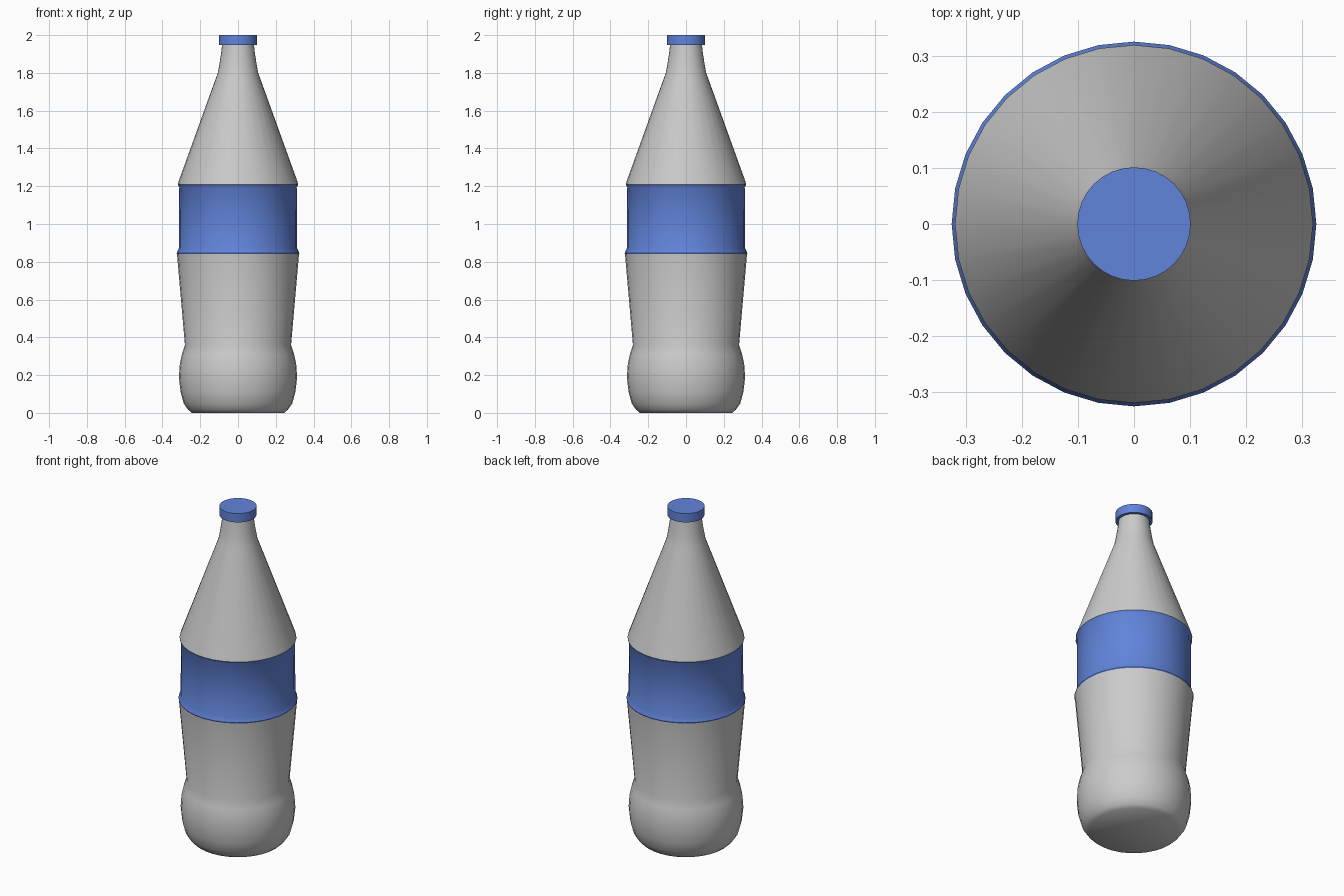
import bpy, bmesh
from math import cos, sin, pi

if "Cube" in bpy.data.objects:
    bpy.data.objects.remove(bpy.data.objects["Cube"])

SIDES = 32
blue = bpy.data.materials.new("label_blue")
blue.diffuse_color = (0.12, 0.23, 0.70, 1)
blue.use_nodes = True
blue.node_tree.nodes["Principled BSDF"].inputs["Base Color"].default_value = blue.diffuse_color


def lathe(name, profile, mat=None, cap_bottom=False, cap_top=False, angle=40):
    """Revolve (radius, height) points around z."""
    bm = bmesh.new()
    rings = [[bm.verts.new((r * cos(2 * pi * i / SIDES), r * sin(2 * pi * i / SIDES), z))
              for i in range(SIDES)] for r, z in profile]
    for a, b in zip(rings, rings[1:]):
        for i in range(SIDES):
            j = (i + 1) % SIDES
            bm.faces.new((a[i], a[j], b[j], b[i]))
    if cap_bottom:
        bm.faces.new(rings[0][::-1])
    if cap_top:
        bm.faces.new(rings[-1])
    me = bpy.data.meshes.new(name)
    bm.to_mesh(me)
    bm.free()
    ob = bpy.data.objects.new(name, me)
    bpy.context.collection.objects.link(ob)
    if mat:
        me.materials.append(mat)
    bpy.ops.object.select_all(action='DESELECT')
    ob.select_set(True)
    bpy.context.view_layer.objects.active = ob
    bpy.ops.object.shade_smooth_by_angle(angle=angle * pi / 180)
    return ob


# Lower body: rounded foot, pinched waist, flare up to the label
lathe("lower_body", [(0.245, 0), (0.265, 0.018), (0.287, 0.05), (0.304, 0.11),
                     (0.313, 0.19), (0.308, 0.26), (0.297, 0.31), (0.281, 0.36),
                     (0.323, 0.84)], cap_bottom=True, angle=60)

# Label band, slightly recessed between two lips
lathe("label", [(0.323, 0.84), (0.325, 0.846), (0.313, 0.872), (0.311, 1.195),
                (0.319, 1.208)], blue)

# Tapering shoulder and neck
lathe("shoulder_and_neck", [(0.319, 1.208), (0.316, 1.222), (0.107, 1.80), (0.098, 1.85),
                            (0.09, 1.90), (0.083, 1.96)])

# Screw cap
lathe("cap", [(0.08, 1.947), (0.101, 1.947), (0.101, 2.0), (0.075, 2.0)],
      blue, cap_top=True)
